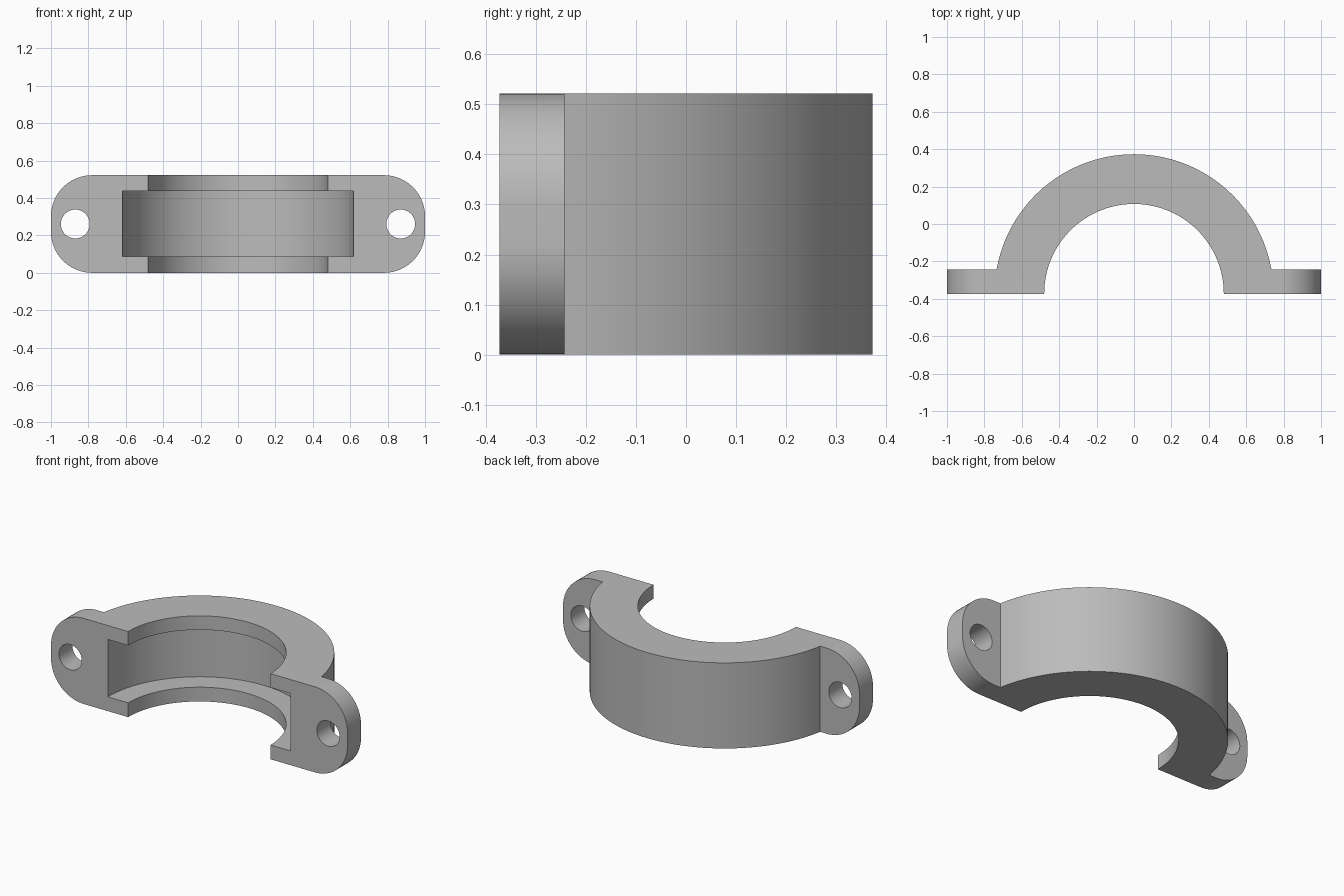
import bpy, bmesh, math
from mathutils import Matrix, Vector

cube = bpy.data.objects.get("Cube")
if cube:
    bpy.data.objects.remove(cube, do_unlink=True)

HEIGHT = 0.522
FRONT = -0.373           # split plane, also the axis of the bore
EAR_BACK = -0.243
R_OUTER, R_GROOVE, R_BORE = 0.746, 0.617, 0.48
GROOVE_LOW, GROOVE_HIGH = 0.087, 0.437
HOLE_X, R_HOLE, R_CORNER = 0.87, 0.077, 0.22

grey = bpy.data.materials.new("grey metal")
grey.use_nodes = True
colour = (0.5, 0.5, 0.5, 1)
grey.diffuse_color = colour
grey.node_tree.nodes["Principled BSDF"].inputs["Base Color"].default_value = colour


def make_object(name, bm):
    mesh = bpy.data.meshes.new(name)
    bm.to_mesh(mesh)
    bm.free()
    obj = bpy.data.objects.new(name, mesh)
    bpy.context.collection.objects.link(obj)
    mesh.materials.append(grey)
    return obj


def arc(radius, start, end, steps):
    return [(radius * math.cos(a), FRONT + radius * math.sin(a))
            for a in (start + (end - start) * i / steps for i in range(steps + 1))]


def cylinder_cutter(name, radius, depth, matrix):
    bm = bmesh.new()
    bmesh.ops.create_cone(bm, cap_ends=True, segments=96, radius1=radius,
                          radius2=radius, depth=depth, matrix=matrix)
    obj = make_object(name, bm)
    obj.hide_render = True
    return obj


# Clamp half: arch and bolt ears as one extruded outline
meet = math.asin((EAR_BACK - FRONT) / R_OUTER)
outline = [(1, FRONT), (1, EAR_BACK)]
outline += arc(R_OUTER, meet, math.pi - meet, 80)
outline += [(-1, EAR_BACK), (-1, FRONT)]
outline += arc(R_BORE, math.pi, 0, 80)
bm = bmesh.new()
face = bm.faces.new([bm.verts.new((x, y, 0)) for x, y in outline])
result = bmesh.ops.extrude_face_region(bm, geom=[face])
bmesh.ops.translate(bm, vec=(0, 0, HEIGHT),
                    verts=[v for v in result["geom"] if isinstance(v, bmesh.types.BMVert)])
bmesh.ops.recalc_face_normals(bm, faces=bm.faces)

# Rounded ear corners
corners = [e for e in bm.edges
           if all(abs(v.co.x) > 0.999 for v in e.verts)
           and abs(e.verts[0].co.y - e.verts[1].co.y) > 0.1]
bmesh.ops.bevel(bm, geom=corners, offset=R_CORNER, offset_type='OFFSET',
                segments=16, profile=0.5, affect='EDGES')
clamp = make_object("clamp_half", bm)

# Inner groove and bolt holes
mid = HEIGHT / 2
cutters = [cylinder_cutter("groove_cutter", R_GROOVE, GROOVE_HIGH - GROOVE_LOW,
                           Matrix.Translation((0, FRONT, (GROOVE_LOW + GROOVE_HIGH) / 2)))]
for side, name in ((1, "left"), (-1, "right")):
    place = Matrix.Translation(Vector((side * HOLE_X, FRONT, mid)))
    cutters.append(cylinder_cutter(name + "_hole_cutter", R_HOLE, 0.6,
                                   place @ Matrix.Rotation(math.pi / 2, 4, 'X')))
for cutter in cutters:
    mod = clamp.modifiers.new(cutter.name, 'BOOLEAN')
    mod.operation = 'DIFFERENCE'
    mod.solver = 'EXACT'
    mod.object = cutter

bpy.ops.object.select_all(action='DESELECT')
clamp.select_set(True)
bpy.context.view_layer.objects.active = clamp
for mod in list(clamp.modifiers):
    bpy.ops.object.modifier_apply(modifier=mod.name)
for cutter in cutters:
    bpy.data.objects.remove(cutter, do_unlink=True)
bpy.ops.object.shade_smooth_by_angle(angle=math.radians(30))
